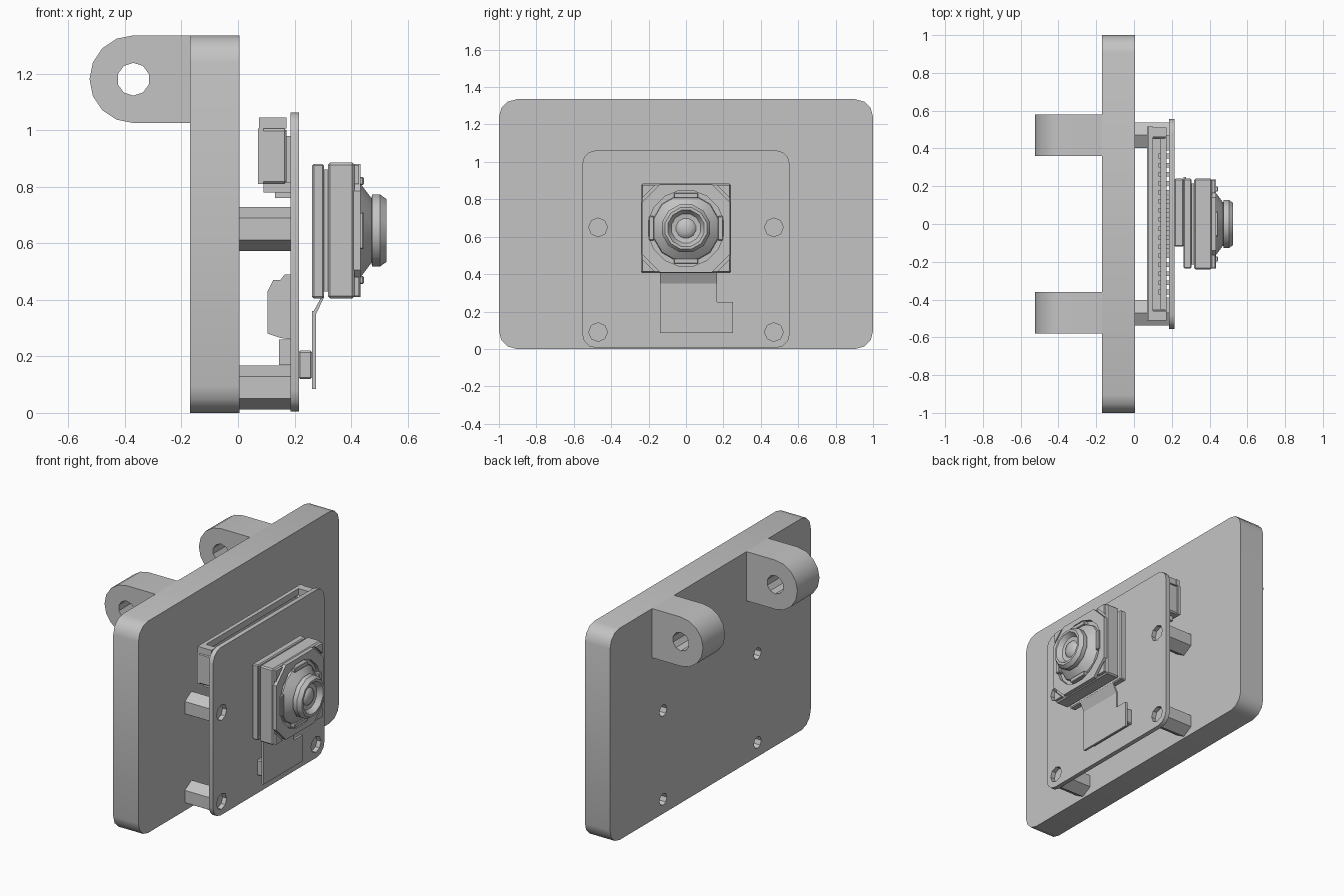
import bpy, bmesh, math
from mathutils import Matrix

if "Cube" in bpy.data.objects:
    bpy.data.objects.remove(bpy.data.objects["Cube"])

grey = bpy.data.materials.new("plain_grey")
grey.diffuse_color = (0.55, 0.55, 0.55, 1)
grey.use_nodes = True
grey.node_tree.nodes["Principled BSDF"].inputs["Base Color"].default_value = grey.diffuse_color

# local (u, v, w) -> world; 'X' profiles are (y, z), 'Y' profiles are (z, x)
AXES = {'X': Matrix(((0, 0, 1, 0), (1, 0, 0, 0), (0, 1, 0, 0), (0, 0, 0, 1))),
        'Y': Matrix(((0, 1, 0, 0), (0, 0, 1, 0), (1, 0, 0, 0), (0, 0, 0, 1)))}


def finish(ob, angle=32):
    ob.data.materials.clear()
    ob.data.materials.append(grey)
    bpy.ops.object.select_all(action='DESELECT')
    ob.select_set(True)
    bpy.context.view_layer.objects.active = ob
    bpy.ops.object.shade_smooth_by_angle(angle=math.radians(angle))
    return ob


def prism(name, axis, a, b, *loops):
    """Extrude an outline (further loops are holes) from a to b along an axis."""
    cu = bpy.data.curves.new(name, 'CURVE')
    cu.dimensions, cu.fill_mode, cu.extrude = '2D', 'BOTH', (b - a) / 2
    for loop in loops:
        sp = cu.splines.new('POLY')
        sp.points.add(len(loop) - 1)
        for p, (u, v) in zip(sp.points, loop):
            p.co = (u, v, 0, 1)
        sp.use_cyclic_u = True
    tmp = bpy.data.objects.new(name + "_curve", cu)
    bpy.context.collection.objects.link(tmp)
    me = bpy.data.meshes.new_from_object(tmp.evaluated_get(bpy.context.evaluated_depsgraph_get()))
    bpy.data.objects.remove(tmp)
    me.transform(AXES[axis] @ Matrix.Translation((0, 0, (a + b) / 2)))
    bm = bmesh.new()
    bm.from_mesh(me)
    bmesh.ops.remove_doubles(bm, verts=bm.verts, dist=1e-5)
    bmesh.ops.recalc_face_normals(bm, faces=bm.faces)
    bm.to_mesh(me)
    bm.free()
    ob = bpy.data.objects.new(name, me)
    bpy.context.collection.objects.link(ob)
    return finish(ob)


def circle(u, v, r, n, start=0.0):
    return [(u + r * math.cos(start + math.tau * i / n),
             v + r * math.sin(start + math.tau * i / n)) for i in range(n)]


def rounded(u0, u1, v0, v1, r, n=3):
    pts = []
    for q, (cu, cv) in enumerate([(u1 - r, v1 - r), (u0 + r, v1 - r), (u0 + r, v0 + r), (u1 - r, v0 + r)]):
        for i in range(n + 1):
            t = math.pi / 2 * (q + i / n)
            pts.append((cu + r * math.cos(t), cv + r * math.sin(t)))
    return pts


def box(name, x0, x1, y0, y1, z0, z1, bevel=0):
    bm = bmesh.new()
    bmesh.ops.create_cube(bm, size=1)
    for v in bm.verts:
        v.co = ((x0 + x1) / 2 + v.co.x * (x1 - x0), (y0 + y1) / 2 + v.co.y * (y1 - y0),
                (z0 + z1) / 2 + v.co.z * (z1 - z0))
    if bevel:
        bmesh.ops.bevel(bm, geom=bm.edges[:], offset=bevel, segments=1, affect='EDGES')
    me = bpy.data.meshes.new(name)
    bm.to_mesh(me)
    bm.free()
    ob = bpy.data.objects.new(name, me)
    bpy.context.collection.objects.link(ob)
    return finish(ob)


def lathe(name, profile, cz, n):
    """Spin (x, radius) points around the lens axis."""
    bm = bmesh.new()
    rings = [[bm.verts.new((x, y, z)) for y, z in circle(0, cz, r, n, math.pi / n)] for x, r in profile]
    for a, b in zip(rings, rings[1:]):
        for i in range(n):
            bm.faces.new((a[i], a[(i + 1) % n], b[(i + 1) % n], b[i]))
    bm.faces.new(rings[0])
    bm.faces.new(rings[-1])
    bmesh.ops.recalc_face_normals(bm, faces=bm.faces)
    me = bpy.data.meshes.new(name)
    bm.to_mesh(me)
    bm.free()
    ob = bpy.data.objects.new(name, me)
    bpy.context.collection.objects.link(ob)
    return finish(ob)


SPOTS = [(y, z) for y in (-0.47, 0.47) for z in (0.09, 0.65)]
CZ = 0.645

# Back plate with screw holes
prism("back_plate", 'X', -0.17, 0.005, rounded(-1, 1, 0, 1.335, 0.095),
      *[circle(y, z, 0.037, 8) for y, z in SPOTS])

# Two hinge lugs with pin holes
lug = [(1.335, -0.165)] + [(1.18 + 0.155 * math.cos(math.pi * i / 8), -0.37 - 0.155 * math.sin(math.pi * i / 8))
                           for i in range(9)] + [(1.025, -0.165)]
for side, y0 in (("left", -0.58), ("right", 0.36)):
    prism("hinge_lug_" + side, 'Y', y0, y0 + 0.22, lug, circle(1.18, -0.37, 0.058, 10))

# Hexagonal standoffs
for i, (y, z) in enumerate(SPOTS):
    prism(f"standoff_{i + 1}", 'X', 0.004, 0.187, circle(y, z, 0.0775, 6, math.pi / 6))

# Circuit board
prism("circuit_board", 'X', 0.186, 0.215, rounded(-0.555, 0.555, 0.005, 1.062, 0.075),
      *[circle(y, z, 0.05, 8) for y, z in SPOTS])

# Ribbon socket behind the top of the board, with slotted latch and contacts
box("socket_body", 0.08, 0.17, -0.47, 0.47, 0.81, 0.96)
box("socket_back_wall", 0.07, 0.09, -0.51, 0.515, 0.81, 1.005)
box("socket_front_wall", 0.14, 0.172, -0.47, 0.47, 0.95, 1.0)
for s in (-1, 1):
    box("socket_end", 0.075, 0.172, min(s * 0.45, s * 0.51), max(s * 0.45, s * 0.51), 0.81, 1.005, 0.008)
    box("latch_end", 0.075, 0.172, min(s * 0.46, s * 0.51), max(s * 0.46, s * 0.51), 1.005, 1.045)
    box("socket_foot", 0.09, 0.187, min(s * 0.39, s * 0.47), max(s * 0.39, s * 0.47), 0.78, 0.815)
box("latch_bar", 0.075, 0.10, -0.51, 0.515, 1.005, 1.045)
for i in range(16):
    y = -0.36 + 0.048 * i
    box("socket_contact", 0.13, 0.187, y - 0.012, y + 0.012, 0.76, 0.98)

# Components behind the lower part of the board
prism("rear_component", 'Y', -0.15, 0.15,
      [(0.26, 0.187), (0.265, 0.15), (0.28, 0.105), (0.43, 0.105), (0.47, 0.125),
       (0.47, 0.15), (0.49, 0.165), (0.49, 0.187)])
box("rear_chip", 0.145, 0.187, -0.1, 0.1, 0.17, 0.26)

# Flex cable and its plug in front of the board
box("flex_plug", 0.214, 0.262, -0.12, 0.24, 0.12, 0.22, 0.006)
prism("flex_end", 'X', 0.262, 0.276, [(-0.14, 0.085), (0.25, 0.085), (0.25, 0.25), (0.165, 0.25),
                                      (0.165, 0.36), (-0.14, 0.36)])
prism("flex_bend", 'Y', -0.14, 0.165, [(0.35, 0.262), (0.41, 0.295), (0.41, 0.305), (0.35, 0.276)])

# Camera module: carrier, spacer, housing
box("camera_carrier", 0.262, 0.305, -0.235, 0.24, 0.405, 0.88, 0.006)
box("camera_spacer", 0.30, 0.322, -0.215, 0.215, 0.43, 0.86)
box("camera_housing", 0.318, 0.412, -0.24, 0.24, CZ - 0.24, CZ + 0.24, 0.008)
c, e = 0.235, 0.14
octagon = [(-e, -c), (e, -c), (c, -e), (c, e), (e, c), (-e, c), (-c, e), (-c, -e)]
prism("housing_cap", 'X', 0.408, 0.433, [(y, z + CZ) for y, z in octagon], circle(0, CZ, 0.205, 16, math.pi / 16))
for sy in (-1, 1):
    for sz in (-1, 1):
        prism("corner_pad", 'X', 0.408, 0.428,
              [(sy * 0.232, CZ + sz * 0.165), (sy * 0.165, CZ + sz * 0.232), (sy * 0.232, CZ + sz * 0.232)])

# Clips around the lens
for s in (-1, 1):
    box("side_clip", 0.41, 0.445, s * 0.185 - 0.014, s * 0.185 + 0.014, CZ - 0.065, CZ + 0.065, 0.004)
    box("level_clip", 0.41, 0.445, -0.065, 0.065, CZ + s * 0.175 - 0.014, CZ + s * 0.175 + 0.014, 0.004)

# Lens barrel with recessed glass
lathe("lens_barrel", [(0.405, 0.185), (0.425, 0.18), (0.438, 0.165), (0.472, 0.118), (0.474, 0.132), (0.502, 0.132),
                      (0.525, 0.115), (0.525, 0.1), (0.495, 0.08), (0.49, 0.058)], CZ, 12)
lathe("lens_glass", [(0.488, 0.056), (0.5, 0.045), (0.507, 0.025), (0.509, 0.005)], CZ, 12)
